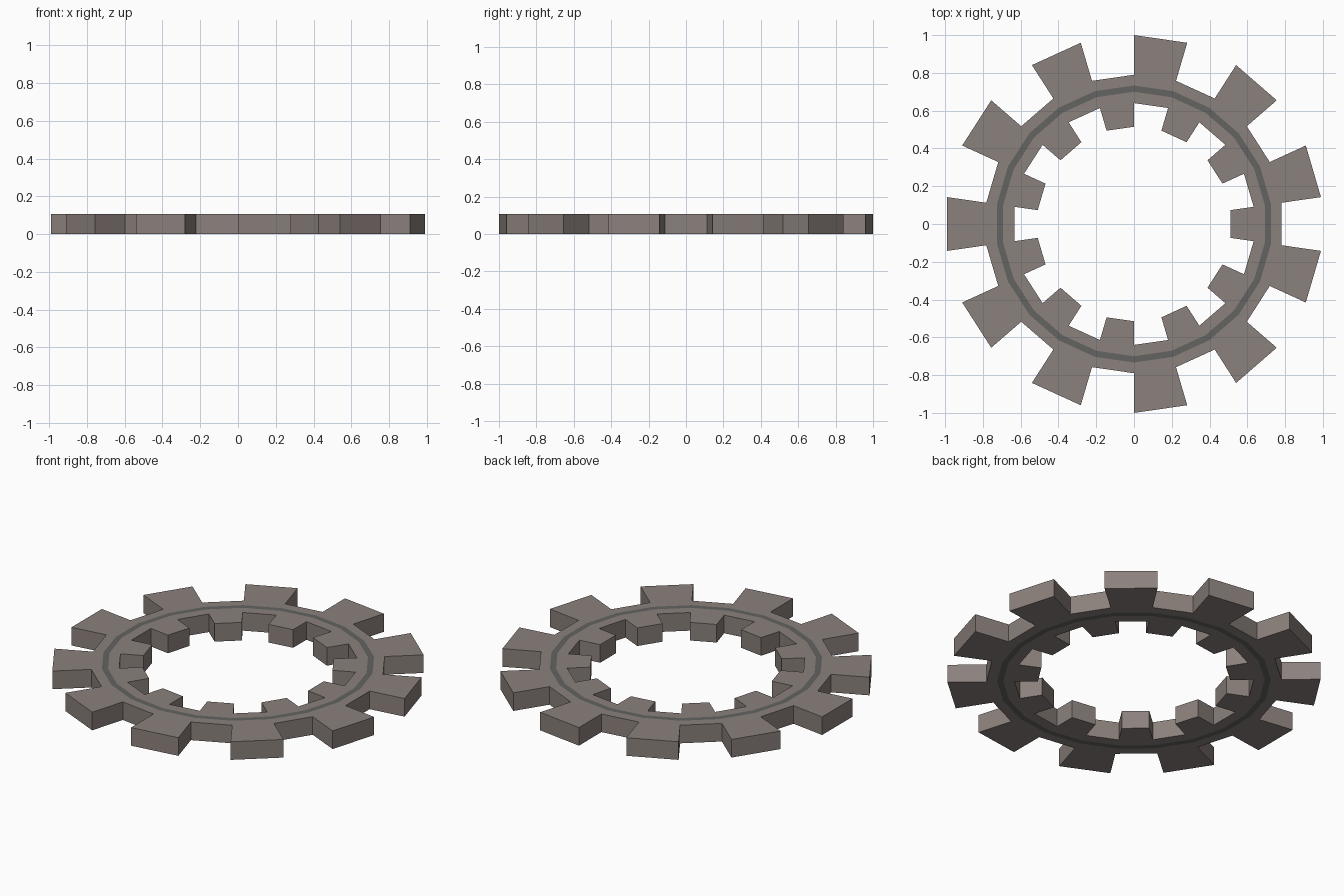
import bpy, bmesh
from math import sin, cos, pi

if "Cube" in bpy.data.objects:
    bpy.data.objects.remove(bpy.data.objects["Cube"])

SIDES = 22
HEIGHT = 0.107
# Radii: inner tooth tip, inner rim, stripe inner, stripe outer, outer rim, outer tooth tip
RADII = [0.515, 0.64, 0.70, 0.733, 0.79, 1.0]


def material(name, rgb):
    m = bpy.data.materials.new(name)
    m.diffuse_color = (*rgb, 1)
    m.use_nodes = True
    m.node_tree.nodes["Principled BSDF"].inputs["Base Color"].default_value = m.diffuse_color
    return m


bm = bmesh.new()


def band(i, k, mat):
    """Flat top face of radial band k in angular segment i."""
    a = pi / 2 - 2 * pi * i / SIDES
    b = a - 2 * pi / SIDES
    corners = [(RADII[k], a), (RADII[k], b), (RADII[k + 1], b), (RADII[k + 1], a)]
    f = bm.faces.new([bm.verts.new((r * cos(t), r * sin(t), HEIGHT)) for r, t in corners])
    f.material_index = mat


for i in range(SIDES):
    # Ring body with the dark stripe in the middle
    for k, mat in ((1, 0), (2, 1), (3, 0)):
        band(i, k, mat)
    # Outer teeth on even segments, inner teeth on odd ones
    band(i, 4 if i % 2 == 0 else 0, 0)

bmesh.ops.remove_doubles(bm, verts=bm.verts, dist=1e-4)
bm.normal_update()
for f in bm.faces:
    if f.normal.z < 0:
        f.normal_flip()

mesh = bpy.data.meshes.new("toothed_ring")
bm.to_mesh(mesh)
bm.free()
mesh.materials.append(material("warm_metal", (0.26, 0.22, 0.205)))
mesh.materials.append(material("dark_stripe", (0.125, 0.127, 0.122)))
ring = bpy.data.objects.new("toothed_ring", mesh)
bpy.context.collection.objects.link(ring)

# Thickness down to the floor
solid = ring.modifiers.new("thickness", 'SOLIDIFY')
solid.thickness = HEIGHT
solid.offset = -1
